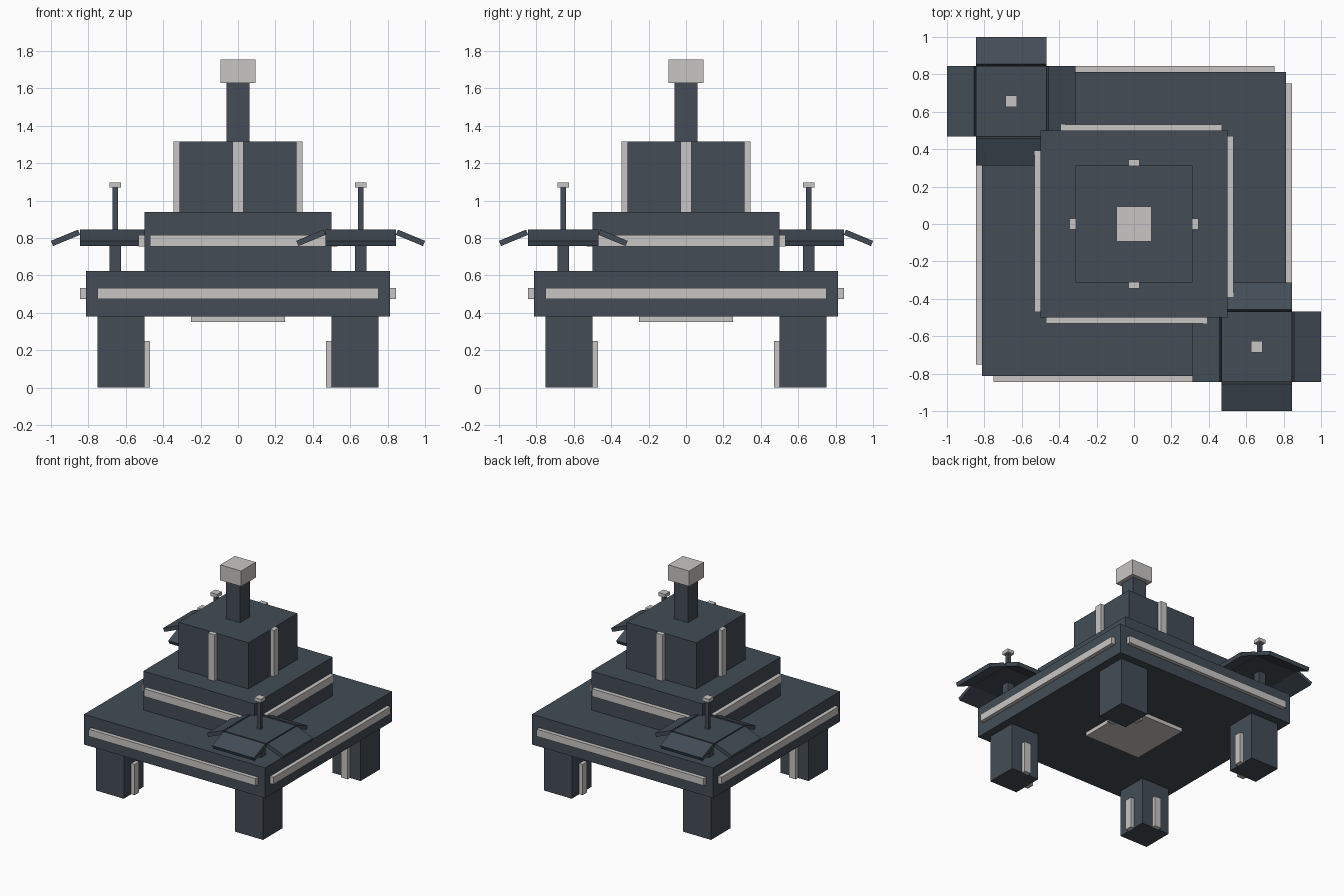
import bpy
from math import radians, pi
from mathutils import Matrix, Vector

if "Cube" in bpy.data.objects:
    bpy.data.objects.remove(bpy.data.objects["Cube"])


def material(name, rgb):
    m = bpy.data.materials.new(name)
    m.diffuse_color = (*rgb, 1.0)
    m.use_nodes = True
    m.node_tree.nodes["Principled BSDF"].inputs["Base Color"].default_value = m.diffuse_color
    return m


SLATE = material("dark_slate", (0.056, 0.073, 0.094))
PALE = material("pale_grey", (0.58, 0.565, 0.55))


def box(name, lo, hi, mat, place=Matrix()):
    """Box between two corners, then moved by a placement matrix."""
    lo, hi = Vector(lo), Vector(hi)
    bpy.ops.mesh.primitive_cube_add(size=1)
    ob = bpy.context.object
    ob.name = name
    ob.data.transform(place @ Matrix.Translation((lo + hi) / 2)
                      @ Matrix.Diagonal((*(hi - lo), 1)))
    ob.data.materials.append(mat)
    return ob


def block(name, half, z0, z1, mat, place=Matrix()):
    return box(name, (-half, -half, z0), (half, half, z1), mat, place)


def quarter(i):
    return Matrix.Rotation(i * pi / 2, 4, 'Z')


# stacked tiers, central post and underside plate
block("underside_plate", 0.25, 0.35, 0.38, PALE)
block("lower_tier", 0.813, 0.38, 0.625, SLATE)
block("middle_tier", 0.5, 0.625, 0.94, SLATE)
block("upper_tier", 0.313, 0.94, 1.315, SLATE)
block("top_post", 0.0625, 1.315, 1.63, SLATE)
block("top_cap", 0.094, 1.63, 1.755, PALE)

for i in range(4):
    q = quarter(i)
    # trim strips on each side of the tiers
    box("lower_trim", (-0.75, -0.844, 0.475), (0.75, -0.813, 0.533), PALE, q)
    box("middle_trim", (-0.47, -0.533, 0.755), (0.47, -0.5, 0.817), PALE, q)
    box("upper_trim", (-0.03, -0.344, 0.94), (0.03, -0.313, 1.315), PALE, q)
    # corner leg with a strip on both inner faces
    box("leg", (0.5, -0.75, 0), (0.75, -0.5, 0.38), SLATE, q)
    box("leg_trim", (0.47, -0.655, 0), (0.5, -0.595, 0.25), PALE, q)
    box("leg_trim", (0.595, -0.5, 0), (0.655, -0.47, 0.25), PALE, q)

# canopies on two opposite corners
for s in (1, -1):
    t = Matrix.Translation((0.656 * s, -0.656 * s, 0))
    block("canopy_pole", 0.03, 0.625, 0.815, SLATE, t)
    block("canopy_top", 0.188, 0.813, 0.844, SLATE, t)
    block("canopy_mast", 0.0145, 0.844, 1.07, SLATE, t)
    block("canopy_finial", 0.03, 1.07, 1.098, PALE, t)
    for i in range(4):
        tilt = (t @ quarter(i) @ Matrix.Translation((0.266, 0, 0.801))
                @ Matrix.Rotation(radians(22.5), 4, 'Y'))
        box("canopy_flap", (-0.0785, -0.188, -0.015),
            (0.0785, 0.188, 0.015), SLATE, tilt)
